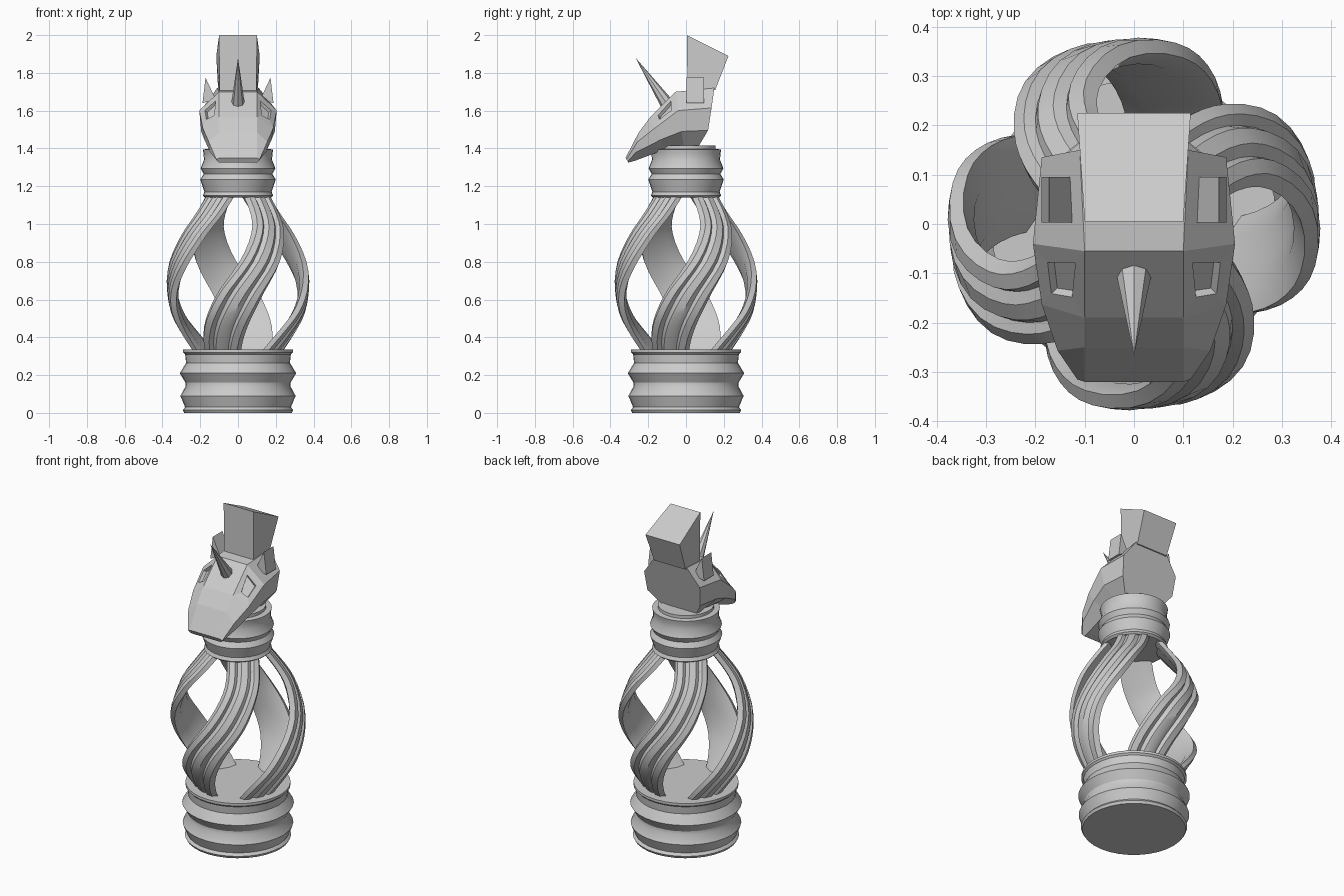
import bpy, bmesh
from math import sin, cos, pi, radians
from mathutils import Vector

if "Cube" in bpy.data.objects:
    bpy.data.objects.remove(bpy.data.objects["Cube"])


def make(name, verts, faces, smooth=None, edit=None):
    me = bpy.data.meshes.new(name)
    me.from_pydata(verts, [], faces)
    ob = bpy.data.objects.new(name, me)
    bpy.context.collection.objects.link(ob)
    bm = bmesh.new()
    bm.from_mesh(me)
    bmesh.ops.recalc_face_normals(bm, faces=bm.faces)
    if edit:
        edit(bm)
    bm.to_mesh(me)
    bm.free()
    if smooth:
        bpy.ops.object.select_all(action='DESELECT')
        ob.select_set(True)
        bpy.context.view_layer.objects.active = ob
        bpy.ops.object.shade_smooth_by_angle(angle=radians(smooth))
    return ob


def loft(name, rings, smooth=None, edit=None):
    """Skin a list of equal-length rings and cap both ends."""
    n = len(rings[0])
    verts = [p for r in rings for p in r]
    faces = [(i * n + j, i * n + (j + 1) % n, (i + 1) * n + (j + 1) % n, (i + 1) * n + j)
             for i in range(len(rings) - 1) for j in range(n)]
    faces += [tuple(range(n)), tuple(range(len(verts) - n, len(verts)))]
    return make(name, verts, faces, smooth, edit)


def turned(name, profile, n=32):
    rings = [[(r * cos(2 * pi * k / n), r * sin(2 * pi * k / n), z) for k in range(n)]
             for r, z in profile]
    return loft(name, rings, 30)


# Turned base and collar
turned("base", [(.285, 0), (.293, .015), (.28, .03), (.305, .09), (.278, .14), (.278, .16),
                (.308, .21), (.275, .265), (.28, .31), (.29, .32), (.29, .335)])
turned("collar", [(.175, 1.14), (.187, 1.15), (.178, 1.17), (.2, 1.235), (.182, 1.265),
                  (.198, 1.295), (.18, 1.34), (.183, 1.375), (.187, 1.395), (.155, 1.397),
                  (.155, 1.415)])

# Four fluted strands: path keys are height, radius, angle, half width
KEYS = [Vector(k) for k in [
    (.30, .185, -117, .10), (.42, .265, -107, .115), (.53, .322, -97, .122),
    (.65, .345, -86, .122), (.80, .333, -69, .114), (.95, .280, -55, .10),
    (1.05, .215, -47, .094), (1.17, .125, -42, .09)]]
SECTION = [(-.9, .02), (-.58, .028), (-.4, .012), (-.2, .03), (.2, .03), (.4, .012),
           (.58, .028), (.9, .02), (1, -.01), (.5, -.025), (0, -.018), (-.5, -.025), (-1, -.01)]


def smooth_path(keys, steps=3):
    pts = [2 * keys[0] - keys[1]] + keys + [2 * keys[-1] - keys[-2]]
    out = []
    for a, b, c, d in zip(pts, pts[1:], pts[2:], pts[3:]):
        for s in range(steps):
            t = s / steps
            out.append(.5 * (2 * b + (c - a) * t + (2 * a - 5 * b + 4 * c - d) * t * t
                             + (3 * b - a - 3 * c + d) * t ** 3))
    return out + [keys[-1]]


for k in range(4):
    rings = []
    for z, r, ang, w in smooth_path(KEYS):
        a = radians(ang + 90 * k)
        ring = []
        for u, d in SECTION:
            rad, tan = r + d - .12 * (u * w) ** 2 / r, u * w
            ring.append((rad * cos(a) - tan * sin(a), rad * sin(a) + tan * cos(a), z))
        rings.append(ring)
    loft(f"twisted_strand_{k + 1}", rings, 35)

# Head: octagonal sections from the back to the muzzle
# top y, top z, bottom y, bottom z, flat half width, full half width, jaw bend in y
HEAD = [(.15, 1.72, .06, 1.40, .11, .187, .03), (-.055, 1.70, -.01, 1.40, .10, .205, 0),
        (-.19, 1.565, -.11, 1.395, .10, .187, 0), (-.25, 1.485, -.27, 1.335, .10, .155, 0),
        (-.32, 1.35, -.305, 1.325, .10, .115, 0)]


def head_ring(ty, tz, by, bz, a, w, bend):
    top, bot = Vector((0, ty, tz)), Vector((0, by, bz))
    half = [(a, 0, 0), (w, .33, bend / 2), (w * .95, .7, bend), (a, 1, 0)]
    right = [top.lerp(bot, t) + Vector((x, b, 0)) for x, t, b in half]
    return right + [Vector((-p.x, p.y, p.z)) for p in reversed(right)]


def eye_sockets(bm):
    target = Vector((.145, -.115, 1.59))
    eyes = [min(bm.faces, key=lambda f: (f.calc_center_median()
                                         - Vector((s * target.x, target.y, target.z))).length)
            for s in (-1, 1)]
    bmesh.ops.inset_individual(bm, faces=eyes, thickness=.042, depth=0)
    for f in eyes:
        c = f.calc_center_median()
        for v in f.verts:
            v.co.yz = c.yz + (v.co.yz - c.yz) * .8
    bmesh.ops.inset_individual(bm, faces=eyes, thickness=.003, depth=-.018)


loft("head", [head_ring(*s) for s in HEAD], None, eye_sockets)

# Ears: mirrored wedges
for side, s in (("left", -1), ("right", 1)):
    tri = [(.188, 1.64), (.172, 1.775), (.118, 1.66)]
    loft(f"{side}_ear", [[(s * x, y, z) for x, z in tri] for y in (.003, .095)])

# Upright block mane
MANE = [(.008, 1.69, .098), (.005, 2.0, .10), (.225, 1.89, .115), (.155, 1.71, .105)]
loft("mane", [[(s * w, y, z) for y, z, w in MANE] for s in (-1, 1)])

# Horn: slim eight-sided cone
tip, root = Vector((0, -.267, 1.88)), Vector((0, -.10, 1.635))
bpy.ops.mesh.primitive_cone_add(vertices=8, radius1=.036, radius2=0, depth=(tip - root).length,
                                location=(tip + root) / 2,
                                rotation=(tip - root).to_track_quat('Z', 'Y').to_euler())
bpy.context.object.name = "horn"
